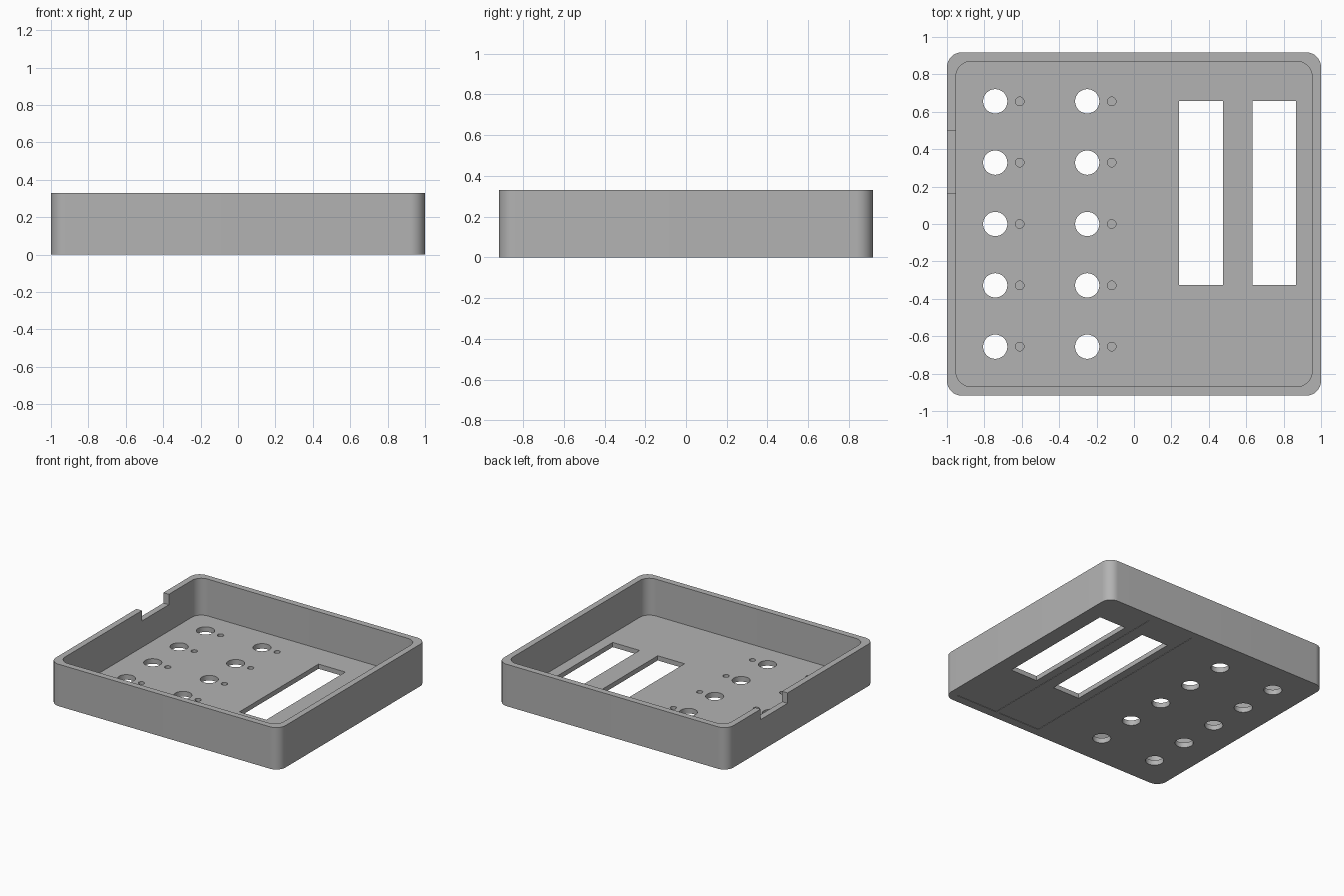
import bpy, bmesh, math

if "Cube" in bpy.data.objects:
    bpy.data.objects.remove(bpy.data.objects["Cube"])

HEIGHT, FLOOR = 0.33, 0.04

grey = bpy.data.materials.new("plain grey")
grey.use_nodes = True
grey.diffuse_color = (0.45, 0.45, 0.45, 1)
grey.node_tree.nodes["Principled BSDF"].inputs["Base Color"].default_value = grey.diffuse_color


def prism(name, outline, z0, z1):
    """Extrude a closed counter-clockwise outline from z0 to z1."""
    bm = bmesh.new()
    face = bm.faces.new([bm.verts.new((x, y, z0)) for x, y in outline])
    top = bmesh.ops.extrude_face_region(bm, geom=[face])["geom"]
    for v in top:
        if isinstance(v, bmesh.types.BMVert):
            v.co.z = z1
    bmesh.ops.recalc_face_normals(bm, faces=bm.faces)
    mesh = bpy.data.meshes.new(name)
    bm.to_mesh(mesh)
    bm.free()
    mesh.materials.append(grey)
    obj = bpy.data.objects.new(name, mesh)
    bpy.context.collection.objects.link(obj)
    return obj


def circle(cx, cy, r, n=32, start=0, sweep=2 * math.pi):
    return [(cx + r * math.cos(start + sweep * i / n),
             cy + r * math.sin(start + sweep * i / n)) for i in range(n)]


def rounded(hx, hy, r, n=12):
    """Rectangle with quarter-circle corners."""
    pts = []
    for k, (sx, sy) in enumerate([(1, 1), (-1, 1), (-1, -1), (1, -1)]):
        pts += circle(sx * (hx - r), sy * (hy - r), r, n, k * math.pi / 2, math.pi / 2 * n / (n - 1))
    return pts


def box(x0, x1, y0, y1):
    return [(x0, y0), (x1, y0), (x1, y1), (x0, y1)]


def cut(outline, z0, z1):
    """Subtract a prism from the tray."""
    cutter = prism("cutter", outline, z0, z1)
    cutter.hide_render = True
    mod = tray.modifiers.new("cut", "BOOLEAN")
    mod.operation, mod.solver, mod.object = "DIFFERENCE", "EXACT", cutter
    bpy.ops.object.modifier_apply(modifier=mod.name)
    bpy.data.objects.remove(cutter)


# Open tray shell
tray = prism("tray", rounded(1, 0.918, 0.08), 0, HEIGHT)
bpy.context.view_layer.objects.active = tray
tray.select_set(True)
cut(rounded(0.952, 0.869, 0.08), FLOOR, 1)

# Cable notch in the rim
cut(box(-1.2, -0.9, 0.165, 0.5), HEIGHT - 0.082, 1)

# Round button holes, each with a small blind hole beside it
for x in (-0.742, -0.25):
    for row in range(-2, 3):
        y = row * 0.328
        cut(circle(x, y, 0.065), -0.1, 0.1)
        cut(circle(x + 0.131, y, 0.023, 20), 0.016, 0.1)

# Long slots with shallow recesses underneath
for x in (0.358, 0.75):
    cut(box(x - 0.18, x + 0.18, -0.85, 0.85), -0.1, 0.003)
    cut(box(x - 0.117, x + 0.117, -0.327, 0.657), -0.1, 0.1)

bpy.ops.object.shade_smooth_by_angle(angle=math.radians(30))
